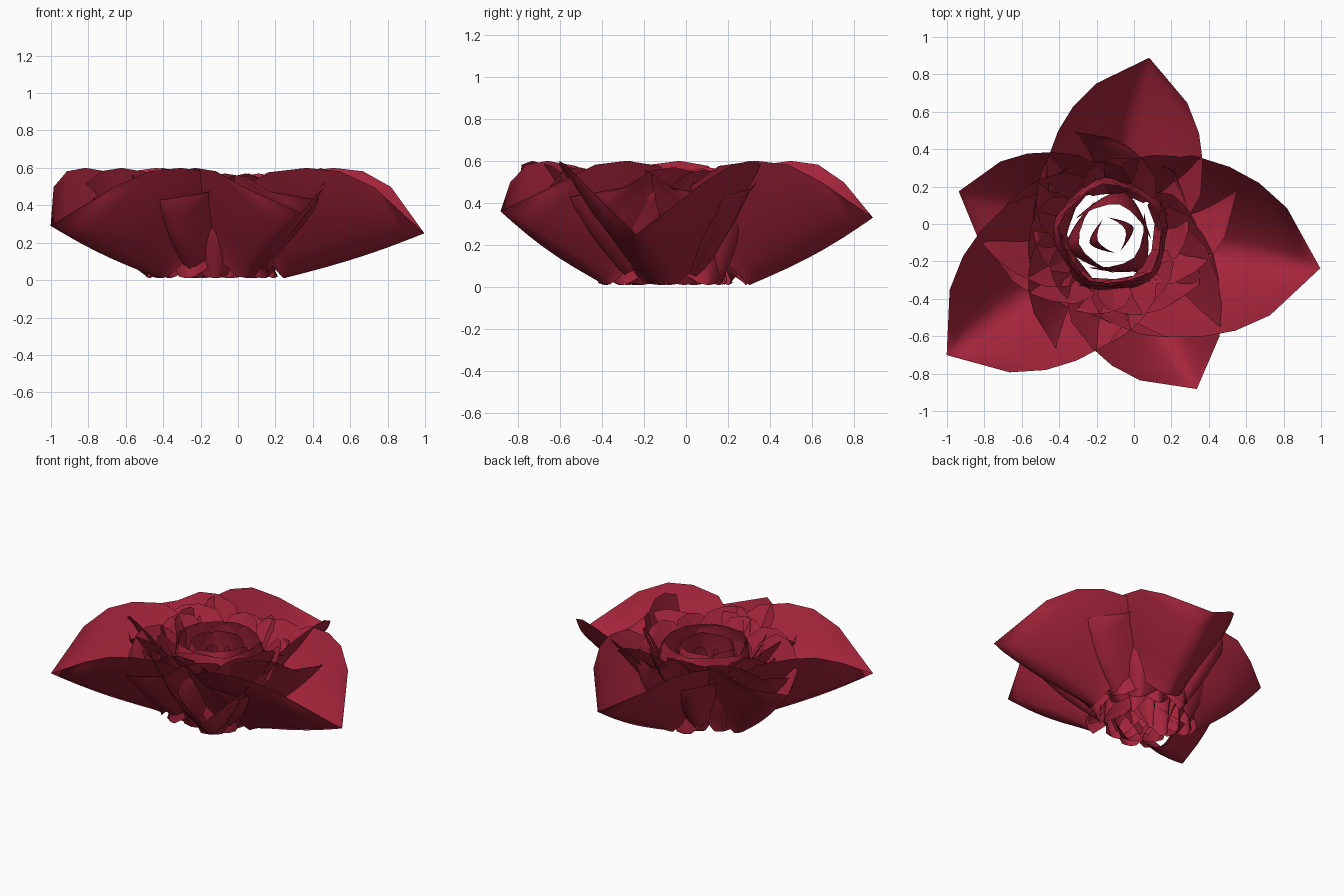
import bpy, math
from mathutils import Vector

cube = bpy.data.objects.get("Cube")
if cube:
    bpy.data.objects.remove(cube, do_unlink=True)

red = bpy.data.materials.new("deep_red")
red.use_nodes = True
colour = (0.38, 0.018, 0.044, 1)
red.diffuse_color = colour
red.node_tree.nodes["Principled BSDF"].inputs["Base Color"].default_value = colour

CENTRE = Vector((-0.12, -0.06, 0))
# Petal rim from base to just before the tip: reach, half width, height (fractions)
RIM = [(0.16, 0.65, 0.48), (0.17, 0.88, 0.8), (0.32, 0.98, 0.96),
       (0.5, 0.92, 1.0), (0.65, 0.8, 0.97), (0.8, 0.58, 0.83)]
# Bud petals stand up and lean in, so their rim wraps round the centre
BUD_RIM = [(0.75, 0.6, 0.25), (0.3, 1.0, 0.5), (0.2, 1.05, 0.8),
           (0.35, 0.92, 0.95), (0.65, 0.65, 1.0), (0.9, 0.3, 1.0)]
SIDE = 6


def petal(name, profile, angle, length, width, tip_z, base, top):
    """A cupped, pointed sheet: a low keel with both sides rising to the rim."""
    first, last = Vector((base, 0, 0.01)), Vector((length, 0, tip_z))
    rim = [Vector((base, 0.17 * width, 0.02))]
    rim += [Vector((u * length, v * width, z * top)) for u, v, z in profile]
    turn = math.radians(angle)
    c, s = math.cos(turn), math.sin(turn)

    def place(x, y, z):
        return CENTRE + Vector((x * c - y * s, x * s + y * c, z))

    verts, faces = [], []
    row = 2 * SIDE + 1
    for i, edge in enumerate(rim):
        k = i / len(rim)
        keel = first.lerp(last, k)
        bulge = math.sin(math.pi * k)
        keel.z -= 0.04 * tip_z * bulge
        keel.x += 0.02 * bulge
        for j in range(-SIDE, SIDE + 1):
            t = abs(j) / SIDE
            verts.append(place(keel.x + (edge.x - keel.x) * t ** 1.6,
                               math.copysign(edge.y * t, j),
                               keel.z + (edge.z - keel.z) * t ** 1.35))
    # quads up the petal, then a fan closing on the tip
    for i in range(len(rim) - 1):
        for a in range(i * row, i * row + row - 1):
            faces.append((a, a + row, a + row + 1, a + 1))
    tip = len(verts)
    verts.append(place(*last))
    faces += [(a, tip, a + 1) for a in range(tip - row, tip - 1)]
    mesh = bpy.data.meshes.new(name)
    mesh.from_pydata(verts, [], faces)
    mesh.materials.append(red)
    mesh.shade_smooth()
    bpy.context.collection.objects.link(bpy.data.objects.new(name, mesh))


# Rings from outside in: rim profile, base radius, rim height, then each
# petal's angle, length, half width and tip height
RINGS = {
    "outer_petal": (RIM, 0.37, 0.6, [(78, 0.97, 0.43, 0.33), (-9, 1.13, 0.5, 0.25),
                                     (-61, 0.94, 0.42, 0.36), (216, 1.09, 0.47, 0.29),
                                     (164, 0.85, 0.37, 0.45)]),
    "middle_petal": (RIM, 0.28, 0.57, [(19, 0.71, 0.36, 0.43), (112, 0.6, 0.34, 0.45),
                                       (184, 0.68, 0.36, 0.43), (246, 0.69, 0.36, 0.43),
                                       (318, 0.73, 0.36, 0.43)]),
    "inner_petal": (RIM, 0.3, 0.56, [(-30, 0.54, 0.36, 0.45), (46, 0.48, 0.34, 0.47),
                                     (146, 0.47, 0.34, 0.47), (215, 0.5, 0.36, 0.46),
                                     (270, 0.47, 0.34, 0.45)]),
    "bud_petal": (BUD_RIM, 0.35, 0.53, [(100, 0.28, 0.3, 0.53), (172, 0.29, 0.3, 0.52),
                                        (244, 0.27, 0.29, 0.54), (316, 0.29, 0.3, 0.52),
                                        (28, 0.28, 0.3, 0.53)]),
    "heart_petal": (BUD_RIM, 0.25, 0.51, [(75, 0.17, 0.2, 0.51), (195, 0.18, 0.19, 0.5),
                                          (315, 0.17, 0.2, 0.52)]),
    "core_petal": (BUD_RIM, 0.12, 0.46, [(20, 0.08, 0.09, 0.46), (200, 0.08, 0.09, 0.45)]),
}
for name, (profile, base, top, petals) in RINGS.items():
    for i, (angle, length, width, tip_z) in enumerate(petals, 1):
        petal(f"{name}_{i}", profile, angle, length, width, tip_z, base, top)
